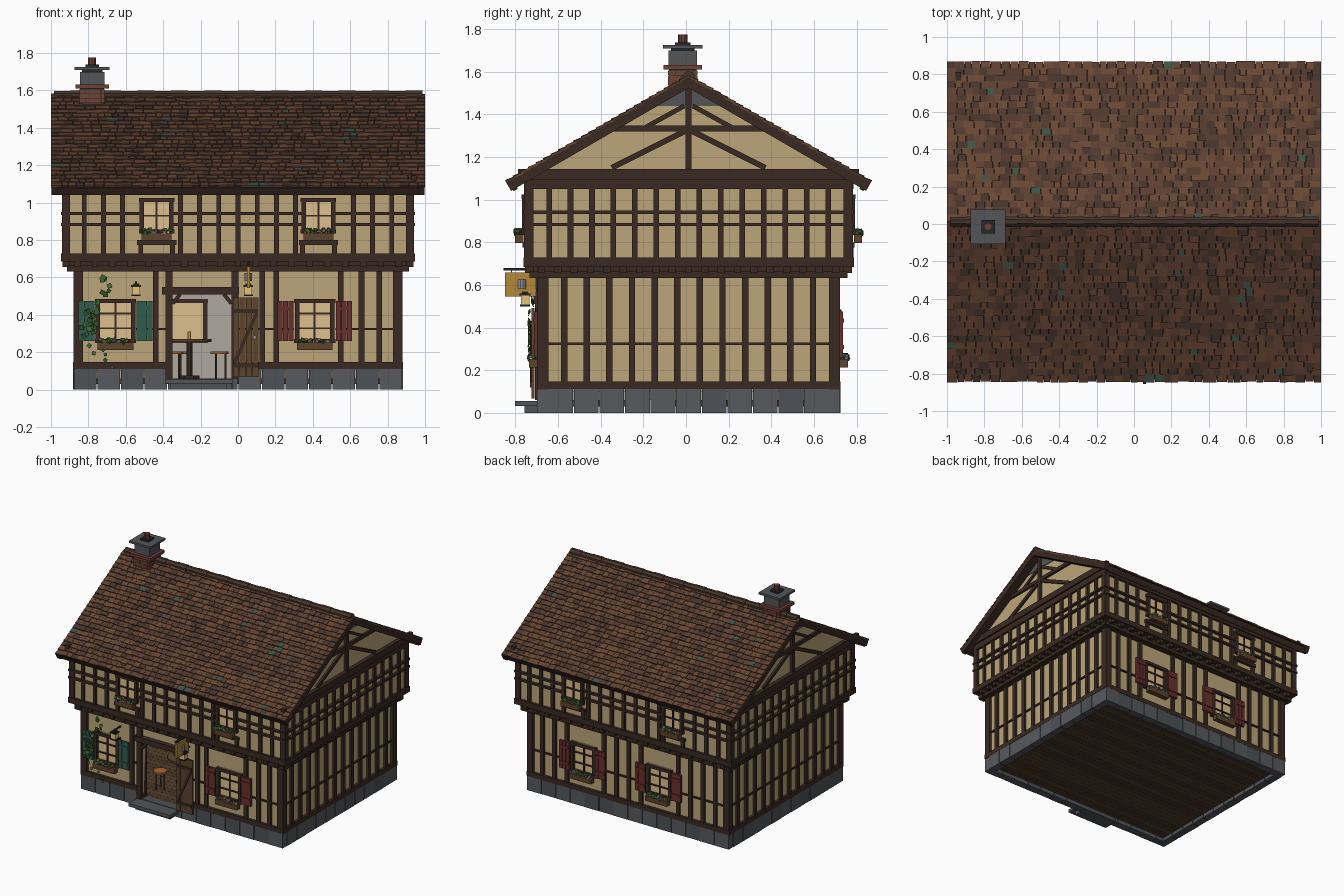
import bpy, random
from math import pi, cos, sin, atan, atan2, hypot
from mathutils import Matrix, Vector

if "Cube" in bpy.data.objects:
    bpy.data.objects.remove(bpy.data.objects["Cube"])
random.seed(4)
R, T = Matrix.Rotation, Matrix.Translation
Y0 = 0.012                       # house centre line
COL = dict(timber=(.042, .023, .016), plaster=(.50, .38, .19), stone=(.075, .085, .095), stone2=(.095, .10, .11),
           glass=(.72, .52, .27), green=(.03, .11, .075), red=(.14, .03, .025), leaf=(.05, .13, .03),
           wood=(.11, .055, .025), plank=(.085, .05, .025), plank2=(.065, .037, .02), brick=(.16, .05, .035),
           tile0=(.11, .052, .03), tile1=(.085, .042, .026), tile2=(.14, .062, .033), tile3=(.06, .034, .024),
           moss=(.05, .085, .06), slate=(.085, .09, .095), dark=(.02, .02, .022), gold=(.45, .25, .04),
           lamp=(.8, .55, .2), steel=(.3, .31, .33), petal=(.5, .08, .08), petal2=(.6, .45, .12),
           petal3=(.25, .25, .5), orange=(.4, .13, .03), lining=(.42, .39, .34))
MATS = {}
for k, c in COL.items():
    MATS[k] = bpy.data.materials.new(k)
    MATS[k].diffuse_color = (*c, 1)
PARTS = {}                       # name -> (verts, faces, face materials)


def prism(part, mat, pts, y0, y1, M=Matrix()):
    """Profile in (x, z), counter-clockwise, extruded from y0 to y1."""
    V, F, K = PARTS.setdefault(part, ([], [], []))
    b, n = len(V), len(pts)
    V += [M @ Vector((u, y, z)) for y in (y0, y1) for u, z in pts]
    F.append([b + i for i in range(n)])
    F.append([b + n + i for i in reversed(range(n))])
    for i in range(n):
        j = (i + 1) % n
        F.append([b + i, b + n + i, b + n + j, b + j])
    K += [mat] * (n + 2)


def box(part, mat, x0, x1, y0, y1, z0, z1, M=Matrix()):
    prism(part, mat, [(x0, z0), (x1, z0), (x1, z1), (x0, z1)], y0, y1, M)


def rod(part, mat, r, a, b, M, n=8):
    prism(part, mat, [(r * cos(2 * pi * (i + .5) / n), r * sin(2 * pi * (i + .5) / n)) for i in range(n)], a, b, M)


def upright(part, mat, x, y, z0, z1, r, n=8):
    rod(part, mat, r, z0, z1, T((x, y, 0)) @ R(pi / 2, 4, 'X'), n)


def strut(part, mat, p, q, w, y0, y1, M):
    d = (q[0] - p[0], q[1] - p[1])
    box(part, mat, 0, hypot(*d), y0, y1, -w / 2, w / 2, M @ T((p[0], 0, p[1])) @ R(-atan2(d[1], d[0]), 4, 'Y'))


def rail(part, u0, u1, gaps, y0, y1, z0, z1, M):
    for a, b in sorted(gaps) + [(u1, u1)]:
        if a > u0:
            box(part, 'timber', u0, a, y0, y1, z0, z1, M)
        u0 = b


def window(name, M, u, z0, z1, hw, D, rows, shutter=None):
    p = name + '_window'
    box(p, 'glass', u - hw, u + hw, -D - .006, -D + .045, z0, z1, M)
    for s in (-1, 1):
        c = u + s * (hw - .011)
        box(p, 'timber', c - .012, c + .012, -D - .026, -D + .05, z0, z1, M)
    for z in (z0, z1 - .022):
        box(p, 'timber', u - hw - .005, u + hw + .005, -D - .028, -D + .05, z, z + .022, M)
    box(p, 'timber', u - .005, u + .005, -D - .014, -D, z0, z1, M)
    for i in range(1, rows):
        z = z0 + (z1 - z0) * i / rows
        box(p, 'timber', u - hw, u + hw, -D - .014, -D, z - .005, z + .005, M)
    # planter with leaves and blossoms
    p, w = name + '_flower_box', hw - .01
    box(p, 'wood', u - w, u + w, -D - .058, -D - .02, z0 - .038, z0 + .002, M)
    for i in range(26):
        a, d, h = random.uniform(-w, w) * .92, random.uniform(.03, .055), random.uniform(.004, .02)
        m = random.choice(['leaf', 'leaf', 'leaf', 'petal', 'petal2', 'petal3'])
        r = .009 if m == 'leaf' else .006
        box(p, m, -r, r, -r, r, -r, r, M @ T((u + a, -D - d, z0 + h)) @ R(i, 4, 'Z') @ R(i * .7, 4, 'X'))
    if shutter:                  # planked shutters folded against the wall
        for s in (-1, 1):
            for i in range(3):
                c = u + s * (hw + .022 + .029 * i)
                box(name + '_shutters', shutter, c - .0135, c + .0135, -D - .034, -D - .016, z0 + .01, z1 - .01, M)
            c = u + s * (hw + .051)
            for z in (z0 + .05, z1 - .06):
                box(name + '_shutters', shutter, c - .04, c + .04, -D - .04, -D - .03, z, z + .018, M)


DOOR = (-.35, -.035)
SIDES = dict(front=(0, .86, .69), back=(pi, .86, .69), right=(pi / 2, .69, .86), left=(-pi / 2, .69, .86))
for side, (ang, hu, D) in SIDES.items():
    M = T((0, Y0, 0)) @ R(ang, 4, 'Z')
    front, long = side == 'front', D < .8
    lows = {'front': [-.655, .41], 'back': [-.39, .27]}.get(side, [])
    highs = [-.435, .43] if long else []
    # stone plinth blocks
    n = 14 if long else 11
    e = hu + .02 if long else hu - .03
    for i in range(n):
        a, b = -e + 2 * e * i / n, -e + 2 * e * (i + 1) / n
        for a, b in ([(a, min(b, DOOR[0])), (max(a, DOOR[1]), b)] if front else [(a, b)]):
            if b - a > .01:
                box('stone_plinth', random.choice(['stone', 'stone2']), a + .002, b - .002,
                    -D - .018 - random.random() * .004, -D + .04, 0, .112, M)
    # plaster walls
    w = 'ground_wall_' + side
    if front:
        box(w, 'plaster', -hu, DOOR[0], -D, -D + .04, .1, .66, M)
        box(w, 'plaster', DOOR[1], hu, -D, -D + .04, .1, .66, M)
        box(w, 'plaster', *DOOR, -D, -D + .04, .51, .66, M)
    else:
        box(w, 'plaster', -hu, hu, -D, -D + .04, .1, .66, M)
        box('inner_lining', 'lining', -hu + .05, hu - .05, -D + .04, -D + .044, .06, .65, M)
    U, UD = hu + .065, D + .065
    box('upper_wall_' + side, 'plaster', -U, U, -UD, -UD + .04, .7, 1.1, M)
    # ground floor timbers
    g = 'ground_timber_' + side
    gaps = [(u - .11, u + .11) for u in lows]
    dg = [DOOR] if front else []
    rail(g, -hu - .02, hu + .02, dg, -D - .022, -D, .112, .148, M)
    rail(g, -hu, hu, gaps + dg, -D - .012, -D, .318, .33, M)
    if front:
        studs = [-.44, .13, .205, .55, .66, .755]
    else:
        k = 16 if long else 13
        studs = [-hu + 2 * hu * i / k for i in range(1, k)]
    for u in studs:
        if all(abs(u - c) > .115 for c in lows):
            box(g, 'timber', u - .015, u + .015, -D - .018, -D, .14, .645, M)
    for s in (-1, 1):
        c = s * (hu - .006)
        box(g, 'timber', c - .026, c + .026, -D - .02, -D + .02, .11, .66, M)
    # jetty beams and joist ends
    j = 'jetty_' + side
    box(j, 'timber', -hu - .055, hu + .055, -D - .05, -D, .632, .664, M)
    for i in range(19):
        u = -hu + 2 * hu * i / 18
        box(j, 'timber', u - .017, u + .017, -UD - .012, -D, .655, .69, M)
    box(j, 'timber', -U - .02, U + .02, -UD - .02, -UD + .03, .685, .728, M)
    # upper floor timbers
    g = 'upper_timber_' + side
    k = 18 if long else 15
    for i in range(1, k):
        u = -U + 2 * U * i / k
        if all(abs(u - c) > .1 for c in highs):
            box(g, 'timber', u - .013, u + .013, -UD - .016, -UD, .72, 1.09, M)
    for s in (-1, 1):
        c = s * (U - .006)
        box(g, 'timber', c - .022, c + .022, -UD - .016, -UD + .02, .72, 1.1, M)
    for z in (.876, .934):
        rail(g, -U - .018, U + .018, [(c - .09, c + .09) for c in highs], -UD - .022, -UD, z, z + .015, M)
    box(g, 'timber', -U, U, -UD - .018, -UD, 1.05, 1.1, M)
    for c in highs:
        box(g, 'timber', c - .105, c + .105, -UD - .024, -UD, .775, .8, M)
        for s in (-.085, .085):
            box(g, 'timber', c + s - .013, c + s + .013, -UD - .018, -UD, .72, .78, M)
    for i, c in enumerate(lows):
        window(f'{side}_lower_{i}', M, c, .25, .485, .105, D, 3, 'green' if front and i == 0 else 'red')
    for i, c in enumerate(highs):
        window(f'{side}_upper_{i}', M, c, .835, 1.025, .09, UD, 2)
    # gable with truss timbers
    if not long:
        g = 'gable_' + side
        prism(g, 'plaster', [(-.755, 1.095), (.755, 1.095), (0, 1.533)], -UD, -UD + .04, M)
        prism(g, 'slate', [(-.16, 1.44), (.16, 1.44), (0, 1.533)], -UD - .005, -UD, M)
        box(g, 'timber', -.8, .8, -UD - .03, -UD, 1.095, 1.145, M)
        box(g, 'timber', -.35, .35, -UD - .018, -UD, 1.32, 1.348, M)
        box(g, 'timber', -.014, .014, -UD - .022, -UD, 1.14, 1.53, M)
        for s in (-1, 1):
            strut(g, 'timber', (s * .01, 1.325), (s * .36, 1.15), .026, -UD - .016, -UD, M)
            strut(g, 'timber', (s * .21, 1.335), (s * .02, 1.44), .022, -UD - .014, -UD, M)
            strut('bargeboard_' + side, 'timber', (0, 1.553), (s * .845, 1.063), .05, -.998, -.965, M)

# roof slopes: deck, eaves board, staggered tiles
A = atan(.58)
L = .85 / cos(A)
for name, turn in (('back', 0), ('front', pi)):
    M = T((0, Y0, 1.568)) @ R(turn, 4, 'Z') @ R(-A, 4, 'X')
    box('roof_deck_' + name, 'timber', -.995, .995, 0, L - .01, -.035, 0, M)
    box('eaves_board_' + name, 'timber', -.99, .99, L - .03, L - .008, -.045, 0, M)
    rows = 24
    for r in range(rows):
        x, y = -1.0, L * r / rows
        while x < 1:
            w = min(random.uniform(.034, .058), 1 - x)
            if 1 - x - w < .02:
                w = 1 - x
            m = 'moss' if random.random() < .012 else 'tile' + random.choice('0011223')
            P = M @ T((0, y, random.uniform(.001, .004))) @ R(.14, 4, 'X')
            box('roof_tiles_' + name, m, x + .0008, x + w - .0008, -.008, L / rows + random.uniform(-.004, .003), 0, .01, P)
            x += w
# ridge caps
for i in range(22):
    a = -.985 + i * 1.97 / 22
    rod('ridge_caps', 'tile3', .03 if i % 2 else .027, a, a + .092, T((0, Y0, 1.573)) @ R(-pi / 2, 4, 'Z'))

# chimney: brick courses, collar, stone neck, cap, pot
C = T((-.78, -.015, 0))


def block(mat, h, z0, z1):
    box('chimney', mat, -h, h, -h, h, z0, z1, C)


block('dark', .064, 1.42, 1.62)
for i in range(7):
    z = 1.44 + i * .024
    for s in range(4):
        for a, b in ((-.07, -.012), (-.01, .046)) if i % 2 else ((-.07, -.036), (-.034, .046)):
            box('chimney', random.choice(['brick', 'brick', 'tile2']), a, b, -.07, -.05, z, z + .022, C @ R(s * pi / 2, 4, 'Z'))
block('brick', .09, 1.61, 1.632)
block('slate', .066, 1.632, 1.70)
block('dark', .055, 1.70, 1.71)
block('slate', .093, 1.71, 1.726)
block('dark', .036, 1.726, 1.738)
upright('chimney_pot', 'brick', -.78, -.015, 1.738, 1.776, .022, 10)

# floors
for i in range(30):
    y = Y0 - .67 + i * 1.34 / 30
    box('ground_floor', random.choice(['plank', 'plank2']), -.84, .84, y, y + .0435, .03, .06)
box('upper_floor', 'timber', -.9, .9, Y0 - .73, Y0 + .73, .66, .69)

# doorway: posts, lintel, corner braces, step
F = T((0, Y0, 0))
for a in (-.387, -.035):
    box('door_frame', 'timber', a, a + .037, -.72, -.645, .06, .65, F)
box('door_frame', 'timber', -.405, .005, -.728, -.645, .51, .55, F)
for p, q in (((-.35, .46), (-.31, .51)), ((-.035, .46), (-.075, .51))):
    strut('door_frame', 'timber', p, q, .02, -.715, -.66, F)
box('threshold', 'stone', *DOOR, -.708, -.65, 0, .06, F)
box('door_step', 'slate', -.39, -.03, -.815, -.705, .032, .056, F)
box('door_step_support', 'stone', -.36, -.06, -.77, -.705, 0, .032, F)
# open plank door folded back on the wall
for i in range(4):
    box('door', 'wood', -.028 + i * .035, .005 + i * .035, -.737, -.722, .068, .492, F)
for z in (.12, .41):
    box('door', 'timber', -.024, .108, -.743, -.737, z, z + .022, F)
strut('door', 'timber', (-.02, .142), (.1, .41), .018, -.743, -.737, F)
rod('door_handle', 'steel', .01, -.75, -.743, T((.09, Y0, .28)))

# hanging sign with a plain mug, and lanterns
box('sign_bracket', 'dark', .047, .063, -.868, -.69, .668, .68, F)
for y in (-.83, -.74):
    box('sign_bracket', 'steel', .053, .057, y - .003, y + .003, .655, .67, F)
box('sign_board', 'gold', .047, .063, -.86, -.715, .545, .658, F)
upright('sign_mug', 'steel', .055, -.77, .58, .625, .021, 10)
for x, y in ((.055, -.755), (-.545, -.755)):
    box('lantern', 'lamp', x - .02, x + .02, y - .02, y + .02, .508, .55)
    for z, h in ((.5, .024), (.55, .026), (.56, .015)):
        box('lantern', 'dark', x - h, x + h, y - h, y + h, z, z + .009)
    box('lantern', 'dark', x - .005, x + .005, y, -.68, .569, .578)

# ivy beside the left window
for i in range(34):
    z = random.uniform(.12, .6)
    x = -.76 + .045 * sin(z * 14) + random.uniform(-.035, .045)
    s = random.uniform(.008, .015)
    box('ivy', 'leaf', -s, s, -.002, .002, -s, s, T((x, -.72 if z < .24 or z > .49 else -.735, z)) @ R(i, 4, 'Y') @ R(.4, 4, 'X'))

# table, stools and candle inside the door
upright('table', 'wood', -.26, -.3, .255, .27, .12, 16)
upright('table', 'timber', -.26, -.3, .06, .255, .018)
upright('table', 'timber', -.26, -.3, .06, .075, .06)
upright('candle', 'lamp', -.26, -.3, .27, .31, .01)
for x, y in ((-.34, -.48), (-.1, -.3), (-.3, -.1)):
    upright('stools', 'orange', x, y, .19, .205, .05, 12)
    for a in range(3):
        upright('stools', 'wood', x + .033 * cos(a * 2.1), y + .033 * sin(a * 2.1), .06, .19, .006, 6)

# turn the collected parts into objects
for name, (V, Fc, K) in PARTS.items():
    me = bpy.data.meshes.new(name)
    me.from_pydata([v[:] for v in V], [], Fc)
    used = sorted(set(K))
    for k in used:
        me.materials.append(MATS[k])
    me.polygons.foreach_set('material_index', [used.index(k) for k in K])
    me.update()
    bpy.context.collection.objects.link(bpy.data.objects.new(name, me))

for m in bpy.data.materials:
    if m.users and not m.is_grease_pencil:
        m.use_nodes = True
        m.node_tree.nodes["Principled BSDF"].inputs["Base Color"].default_value = m.diffuse_color
